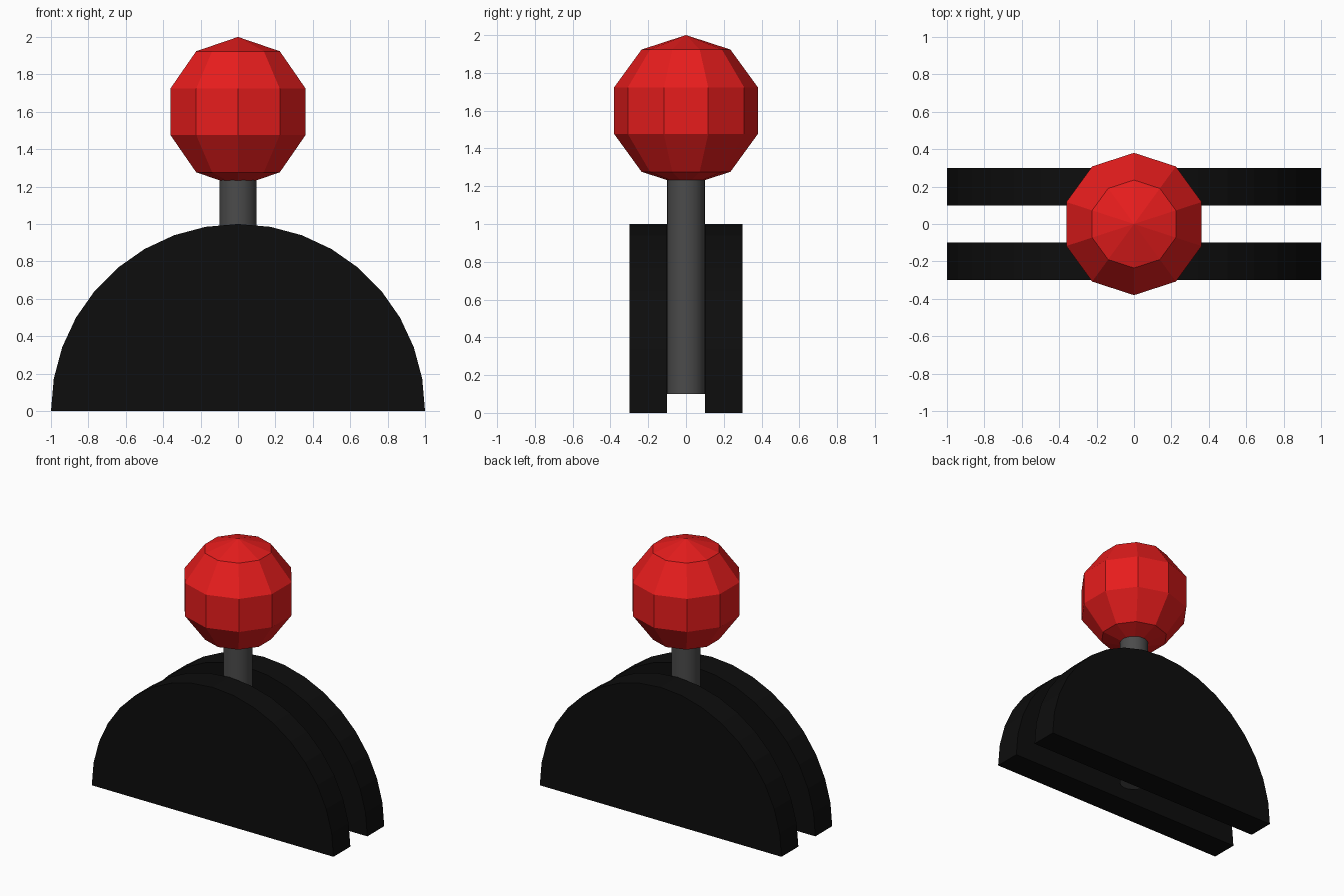
import bpy, bmesh
from math import sin, cos, pi

if "Cube" in bpy.data.objects:
    bpy.data.objects.remove(bpy.data.objects["Cube"])


def material(name, rgb):
    m = bpy.data.materials.new(name)
    m.diffuse_color = (*rgb, 1)
    m.use_nodes = True
    m.node_tree.nodes["Principled BSDF"].inputs["Base Color"].default_value = m.diffuse_color
    return m


def add_object(name, bm, mat):
    bmesh.ops.recalc_face_normals(bm, faces=bm.faces)
    mesh = bpy.data.meshes.new(name)
    bm.to_mesh(mesh)
    bm.free()
    mesh.materials.append(mat)
    obj = bpy.data.objects.new(name, mesh)
    bpy.context.collection.objects.link(obj)
    return obj


black = material("black", (0.004, 0.004, 0.004))
grey = material("dark_grey", (0.07, 0.07, 0.07))
red = material("red", (0.8, 0.012, 0.012))

# Two half-disc side plates with a slot between them
for name, side in (("front_plate", -1), ("back_plate", 1)):
    bm = bmesh.new()
    arc = [bm.verts.new((cos(pi * i / 18), side * 0.1, sin(pi * i / 18)))
           for i in range(19)]
    face = bm.faces.new(arc)
    new = bmesh.ops.extrude_face_region(bm, geom=[face], use_keep_orig=True)["geom"]
    bmesh.ops.translate(bm, vec=(0, side * 0.2, 0),
                        verts=[v for v in new if isinstance(v, bmesh.types.BMVert)])
    add_object(name, bm, black)

# Lever rod standing in the slot
bm = bmesh.new()
bmesh.ops.create_cone(bm, cap_ends=True, segments=32, radius1=0.1, radius2=0.1, depth=1.2)
bmesh.ops.translate(bm, vec=(0, 0, 0.7), verts=bm.verts)
rod = add_object("lever_rod", bm, grey)
bpy.context.view_layer.objects.active = rod
rod.select_set(True)
bpy.ops.object.shade_smooth_by_angle()

# Low-poly ball knob: ten sides, four rings, corners on the y axis
bm = bmesh.new()
R, N, Z = 0.4, 10, 1.6
rings = [[bm.verts.new((R * sin(pi * k / 5) * cos(pi / 2 + 2 * pi * i / N),
                        R * sin(pi * k / 5) * sin(pi / 2 + 2 * pi * i / N),
                        Z + R * cos(pi * k / 5))) for i in range(N)]
         for k in range(1, 5)]
top, bottom = bm.verts.new((0, 0, Z + R)), bm.verts.new((0, 0, Z - R))
for i in range(N):
    j = (i + 1) % N
    bm.faces.new((top, rings[0][i], rings[0][j]))
    bm.faces.new((bottom, rings[-1][j], rings[-1][i]))
    for a, b in zip(rings, rings[1:]):
        bm.faces.new((a[i], b[i], b[j], a[j]))
add_object("ball_knob", bm, red)
